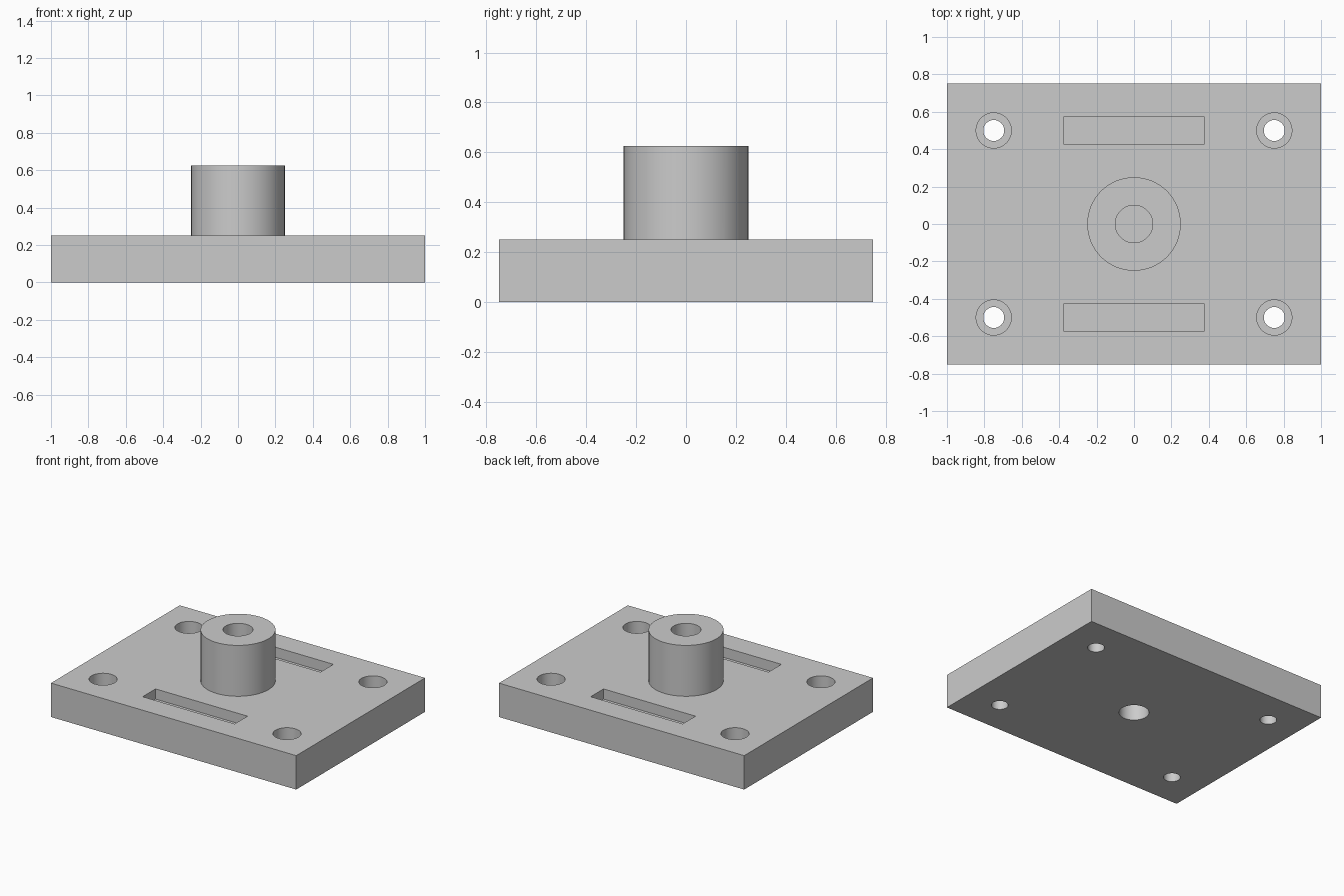
import bpy

if "Cube" in bpy.data.objects:
    bpy.data.objects.remove(bpy.data.objects["Cube"], do_unlink=True)

# Main dimensions
PLATE_X, PLATE_Y, PLATE_Z = 2.0, 1.5, 0.25
BOSS_R, BOSS_TOP = 0.25, 0.625
BORE_R, BORE_DEPTH = 0.1, 0.25
HOLE_R, SINK_R, SINK_DEPTH = 0.056, 0.094, 0.1
SLOT_X, SLOT_Y, SLOT_DEPTH = 0.75, 0.15, 0.075
OVER = 0.05  # cutters reach past the surface

grey = bpy.data.materials.new("plain grey")
colour = (0.6, 0.6, 0.6, 1)
grey.use_nodes = True
grey.diffuse_color = colour
grey.node_tree.nodes["Principled BSDF"].inputs["Base Color"].default_value = colour


def box(name, x, y, z0, z1, sx, sy):
    bpy.ops.mesh.primitive_cube_add(size=1, location=(x, y, (z0 + z1) / 2))
    obj = bpy.context.object
    obj.name = name
    obj.scale = (sx, sy, z1 - z0)
    bpy.ops.object.transform_apply(location=True, rotation=False, scale=True)
    obj.data.materials.append(grey)
    return obj


def cylinder(name, x, y, z0, z1, r):
    bpy.ops.mesh.primitive_cylinder_add(
        vertices=64, radius=r, depth=z1 - z0, location=(x, y, (z0 + z1) / 2))
    obj = bpy.context.object
    obj.name = name
    bpy.ops.object.transform_apply(location=True, rotation=False, scale=True)
    obj.data.materials.append(grey)
    return obj


def combine(target, tool, operation):
    tool.hide_render = True
    mod = target.modifiers.new(operation.lower(), "BOOLEAN")
    mod.operation = operation
    mod.solver = "EXACT"
    mod.object = tool
    bpy.context.view_layer.objects.active = target
    bpy.ops.object.modifier_apply(modifier=mod.name)
    bpy.data.objects.remove(tool, do_unlink=True)


# Plate with the round boss fused on top
body = box("mounting_plate_with_boss", 0, 0, 0, PLATE_Z, PLATE_X, PLATE_Y)
combine(body, cylinder("boss", 0, 0, PLATE_Z / 2, BOSS_TOP, BOSS_R), "UNION")

# Blind bores from the top of the boss and from the underside
combine(body, cylinder("top_bore", 0, 0, BOSS_TOP - BORE_DEPTH, BOSS_TOP + OVER, BORE_R), "DIFFERENCE")
combine(body, cylinder("bottom_bore", 0, 0, -OVER, BORE_DEPTH, BORE_R), "DIFFERENCE")

for sy in (-1, 1):
    # Shallow slot near the front and back edges
    combine(body, box("slot", 0, sy * 0.5, PLATE_Z - SLOT_DEPTH, PLATE_Z + OVER, SLOT_X, SLOT_Y), "DIFFERENCE")
    # Counterbored screw hole in each corner
    for sx in (-1, 1):
        x, y = sx * 0.75, sy * 0.5
        combine(body, cylinder("counterbore", x, y, PLATE_Z - SINK_DEPTH, PLATE_Z + OVER, SINK_R), "DIFFERENCE")
        combine(body, cylinder("screw_hole", x, y, -OVER, PLATE_Z + OVER, HOLE_R), "DIFFERENCE")

# Smooth round walls, sharp rims
bpy.ops.object.select_all(action="DESELECT")
body.select_set(True)
bpy.context.view_layer.objects.active = body
bpy.ops.object.shade_smooth_by_angle()
